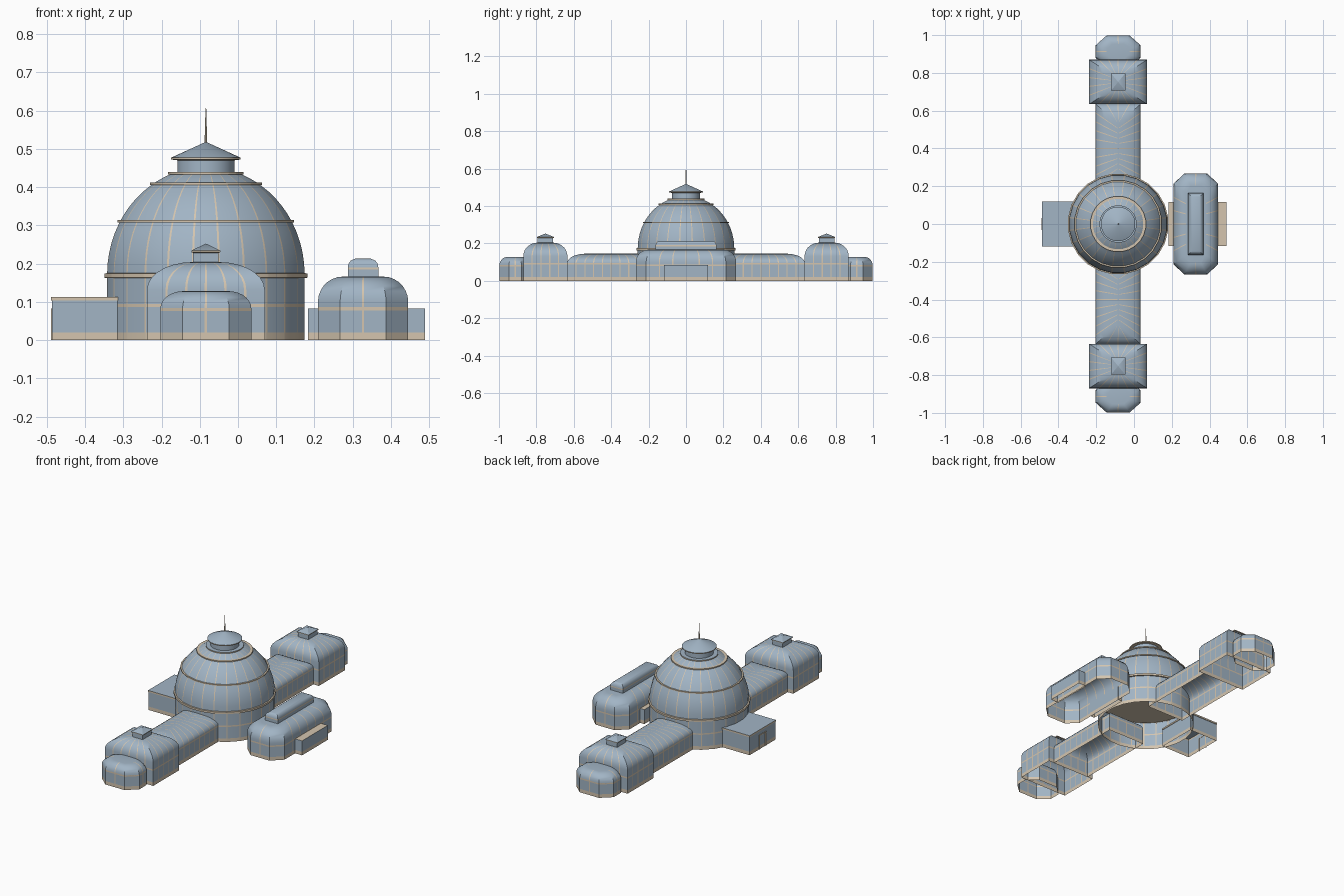
import bpy
from math import sin, cos, pi, radians

if "Cube" in bpy.data.objects:
    bpy.data.objects.remove(bpy.data.objects["Cube"])


def material(name, rgb):
    m = bpy.data.materials.new(name)
    m.use_nodes = True
    m.diffuse_color = (*rgb, 1)
    bsdf = m.node_tree.nodes["Principled BSDF"]
    bsdf.inputs["Base Color"].default_value = (*rgb, 1)
    bsdf.inputs["Roughness"].default_value = 0.7
    return m


GLASS = material("blue_grey_glass", (0.36, 0.46, 0.56))
CREAM = material("cream_trim", (0.66, 0.56, 0.43))
RIB = 0.006


def loft(name, plan, rings, centre, cap=True, cap_trim=False):
    """Stack scaled copies of a plan; rib segments and trim rings turn cream."""
    points, ribs = plan
    n = len(points)
    verts = [(centre[0] + x * fx, centre[1] + y * fy, z)
             for fx, fy, z, _ in rings for x, y in points]
    faces, mats = [], []
    for r in range(len(rings) - 1):
        for i in range(n):
            j = (i + 1) % n
            faces.append((r * n + i, r * n + j, (r + 1) * n + j, (r + 1) * n + i))
            mats.append(int(ribs[i] or rings[r][3]))
    if cap:
        faces.append(tuple(range(len(verts) - n, len(verts))))
        mats.append(int(cap_trim))
    mesh = bpy.data.meshes.new(name)
    mesh.from_pydata(verts, [], faces)
    mesh.materials.append(GLASS)
    mesh.materials.append(CREAM)
    mesh.polygons.foreach_set("material_index", mats)
    ob = bpy.data.objects.new(name, mesh)
    bpy.context.collection.objects.link(ob)
    bpy.ops.object.select_all(action="DESELECT")
    ob.select_set(True)
    bpy.context.view_layer.objects.active = ob
    bpy.ops.object.shade_smooth_by_angle(angle=radians(32))
    return ob


def box_plan(hx, hy, chamfer=None, nx=0, ny=0):
    """Rectangle, optionally with cut corners, with ribs along its edges."""
    if chamfer:
        cx, cy = chamfer
        corners = [(hx, cy - hy), (hx, hy - cy), (hx - cx, hy), (cx - hx, hy),
                   (-hx, hy - cy), (-hx, cy - hy), (cx - hx, -hy), (hx - cx, -hy)]
        counts = [ny, 0, nx, 0] * 2
    else:
        corners = [(hx, -hy), (hx, hy), (-hx, hy), (-hx, -hy)]
        counts = [ny, nx] * 2
    points, ribs = [], []
    for i, (a, count) in enumerate(zip(corners, counts)):
        b = corners[(i + 1) % len(corners)]
        length = ((b[0] - a[0]) ** 2 + (b[1] - a[1]) ** 2) ** 0.5
        stops = [(0, False)]
        for k in range(count):
            t, h = (k + 1) / (count + 1), RIB / 2 / length
            stops += [(t - h, True), (t + h, False)]
        for t, rib in stops:
            points.append((a[0] + (b[0] - a[0]) * t, a[1] + (b[1] - a[1]) * t))
            ribs.append(rib)
    return points, ribs


def round_plan(count, rib_angle=0.0):
    """Unit circle of panes, with a narrow rib between neighbours."""
    points, ribs = [], []
    for k in range(count):
        a = 2 * pi * (k + 0.5) / count
        for s in ((-1, 1) if rib_angle else (0,)):
            points.append((cos(a + s * rib_angle), sin(a + s * rib_angle)))
            ribs.append(s < 0)
    return points, ribs


def vault_rings(hx, hy, wall, top, ix, iy, rail=None, base=0.02):
    """Straight wall with base and rail, then a quarter-ellipse roof."""
    rings = [(1, 1, 0, True), (1, 1, base, False)]
    if rail:
        rings += [(1, 1, rail, True), (1, 1, rail + 0.008, False)]
    for k in range(8):
        t = pi / 2 * k / 7
        rings.append((1 - ix / hx * (1 - cos(t)), 1 - iy / hy * (1 - cos(t)),
                      wall + (top - wall) * sin(t), False))
    return rings


def plate(name, x, y, z, size):
    bpy.ops.mesh.primitive_cube_add(size=1, location=(x, y, z))
    ob = bpy.context.object
    ob.name = name
    ob.scale = size
    ob.data.materials.append(CREAM)


AXIS = -0.084
HUB = (AXIS, 0)

# Central drum and great dome
R, RISE, SPRING = 0.26, 0.28, 0.172


def dome_radius(z):
    return R * (1 - ((z - SPRING) / RISE) ** 2) ** 0.5


profile = [(R, 0, True), (R, 0.02, False), (R, 0.086, True), (R, 0.094, False),
           (R, 0.162, True), (0.267, 0.163, True), (0.267, 0.174, True), (R, 0.175, False)]
for z0, z1 in ((0.175, 0.308), (0.314, 0.406), (0.412, 0.433)):
    steps = 5
    for k in range(steps + 1):
        z = z0 + (z1 - z0) * k / steps
        profile.append((dome_radius(z), z, k == steps))
    edge = dome_radius(z1) + 0.005
    profile += [(edge, z1, True), (edge, z1 + 0.006, True)]
loft("great_dome", round_plan(24, 0.011), [(r, r, z, t) for r, z, t in profile], HUB)
loft("drum_ceiling", round_plan(48), [(0.255, 0.255, 0.16, True), (0.255, 0.255, 0.162, True)],
     HUB, cap_trim=True)

# Lantern, conical cap and spire
lantern = [(0.075, 0.435, False), (0.075, 0.47, True), (0.091, 0.472, True),
           (0.091, 0.477, False), (0.003, 0.517, False)]
loft("dome_lantern", round_plan(32), [(r, r, z, t) for r, z, t in lantern], HUB)
loft("spire", round_plan(8), [(0.004, 0.004, 0.51, True), (0.001, 0.001, 0.607, True)],
     HUB, cap_trim=True)

# Matching wings at front and back
for side, label in ((-1, "front"), (1, "back")):
    loft(label + "_corridor", box_plan(0.119, 0.235, nx=3, ny=9),
         vault_rings(0.119, 0.235, 0.095, 0.145, 0.115, 0.1, 0.086), (AXIS, side * 0.4))
    loft(label + "_pavilion", box_plan(0.154, 0.118, nx=5, ny=4),
         vault_rings(0.154, 0.118, 0.132, 0.204, 0.12, 0.078, 0.086), (AXIS, side * 0.752))
    loft(label + "_pavilion_lantern", box_plan(0.033, 0.041),
         [(1, 1, 0.2, False), (1, 1, 0.228, True), (1.15, 1.12, 0.23, True),
          (1.15, 1.12, 0.234, False), (0.02, 0.02, 0.252, False)], (AXIS, side * 0.752))
    loft(label + "_apse", box_plan(0.119, 0.085, (0.058, 0.052), 1, 1),
         vault_rings(0.119, 0.085, 0.082, 0.128, 0.06, 0.045, 0.076), (AXIS, side * 0.913))

# Flat-roofed annex with a framed door
loft("annex", box_plan(0.092, 0.117),
     [(1, 1, 0, True), (1, 1, 0.02, False), (1, 1, 0.103, True),
      (1.025, 1.02, 0.104, True), (1.025, 1.02, 0.113, False)], (-0.394, 0))
for y in (-0.028, 0.028):
    plate("door_jamb", -0.487, y, 0.04, (0.005, 0.005, 0.08))
plate("door_lintel", -0.487, 0, 0.08, (0.005, 0.061, 0.005))

# Detached hall with roof lantern and two porches
HALL = (0.327, 0)
loft("hall", box_plan(0.118, 0.268, (0.058, 0.055), 1, 5),
     vault_rings(0.118, 0.268, 0.1, 0.166, 0.065, 0.065, 0.078), HALL)
loft("hall_lantern", box_plan(0.04, 0.163),
     [(1, 1, 0.16, False), (1, 1, 0.184, True), (1, 1, 0.19, False), (0.95, 0.985, 0.2, False),
      (0.8, 0.95, 0.208, False), (0.5, 0.89, 0.213, False)], HALL)
for name, x, hx in (("inner_porch", 0.198, 0.015), ("outer_porch", 0.464, 0.025)):
    loft(name, box_plan(hx, 0.117), [(1, 1, 0, True), (1, 1, 0.02, False), (1, 1, 0.083, False)],
         (x, 0), cap_trim=True)
